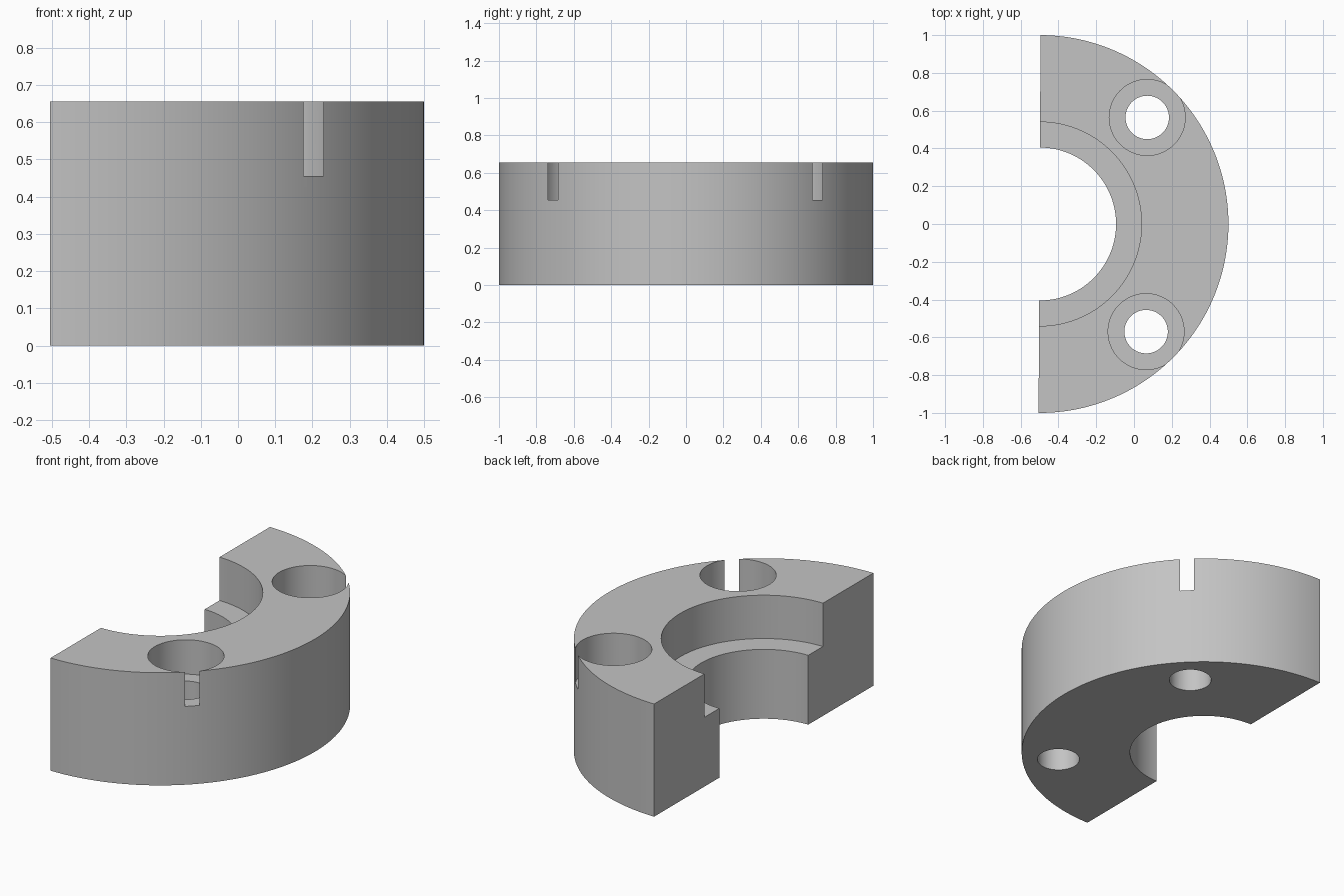
import bpy
import bmesh
from math import cos, sin, pi, radians

cube = bpy.data.objects.get("Cube")
if cube:
    bpy.data.objects.remove(cube)

HEIGHT = 0.655
BOLT_OFFSET = 0.567

steel = bpy.data.materials.new("plain grey")
steel.use_nodes = True
grey = (0.55, 0.55, 0.55, 1)
steel.diffuse_color = grey
steel.node_tree.nodes["Principled BSDF"].inputs["Base Color"].default_value = grey


def lathe(name, profile, start, sweep, steps):
    """Sweep a closed (radius, z) profile about z, capping partial sweeps."""
    bm = bmesh.new()
    rings = []
    for i in range(steps + 1):
        a = start + sweep * i / steps
        rings.append([bm.verts.new((r * cos(a), r * sin(a), z)) for r, z in profile])
    n = len(profile)
    for low, high in zip(rings, rings[1:]):
        for j in range(n):
            k = (j + 1) % n
            if profile[j][0] or profile[k][0]:
                bm.faces.new((low[j], low[k], high[k], high[j]))
    if sweep < 2 * pi:
        bm.faces.new(rings[0])
        bm.faces.new(rings[-1])
    bmesh.ops.remove_doubles(bm, verts=bm.verts, dist=1e-5)
    bmesh.ops.dissolve_degenerate(bm, edges=bm.edges, dist=1e-5)
    bmesh.ops.recalc_face_normals(bm, faces=bm.faces)
    mesh = bpy.data.meshes.new(name)
    bm.to_mesh(mesh)
    bm.free()
    mesh.materials.append(steel)
    obj = bpy.data.objects.new(name, mesh)
    bpy.context.collection.objects.link(obj)
    return obj


# Half collar with a stepped bore
collar = lathe("half_collar",
               [(0.405, 0), (1, 0), (1, HEIGHT), (0.54, HEIGHT), (0.54, 0.403), (0.405, 0.403)],
               -pi / 2, pi, 128)
bpy.context.view_layer.objects.active = collar
collar.select_set(True)

# Counterbored bolt holes, which just break through the outer wall
for side in (-1, 1):
    cutter = lathe("bolt_hole_cutter",
                   [(0, -0.1), (0.115, -0.1), (0.115, 0.455), (0.201, 0.455), (0.201, 0.8), (0, 0.8)],
                   0, 2 * pi, 96)
    cutter.location = (BOLT_OFFSET, side * BOLT_OFFSET, 0)
    cutter.hide_render = True
    bpy.context.view_layer.update()
    cut = collar.modifiers.new("bolt_hole", 'BOOLEAN')
    cut.operation = 'DIFFERENCE'
    cut.solver = 'EXACT'
    cut.object = cutter
    bpy.ops.object.modifier_apply(modifier=cut.name)
    bpy.data.objects.remove(cutter)

# Centre the collar, with its slight turn
collar.location.x = -0.5
collar.rotation_euler.z = radians(-0.3)
bpy.ops.object.shade_smooth_by_angle(angle=radians(30))
